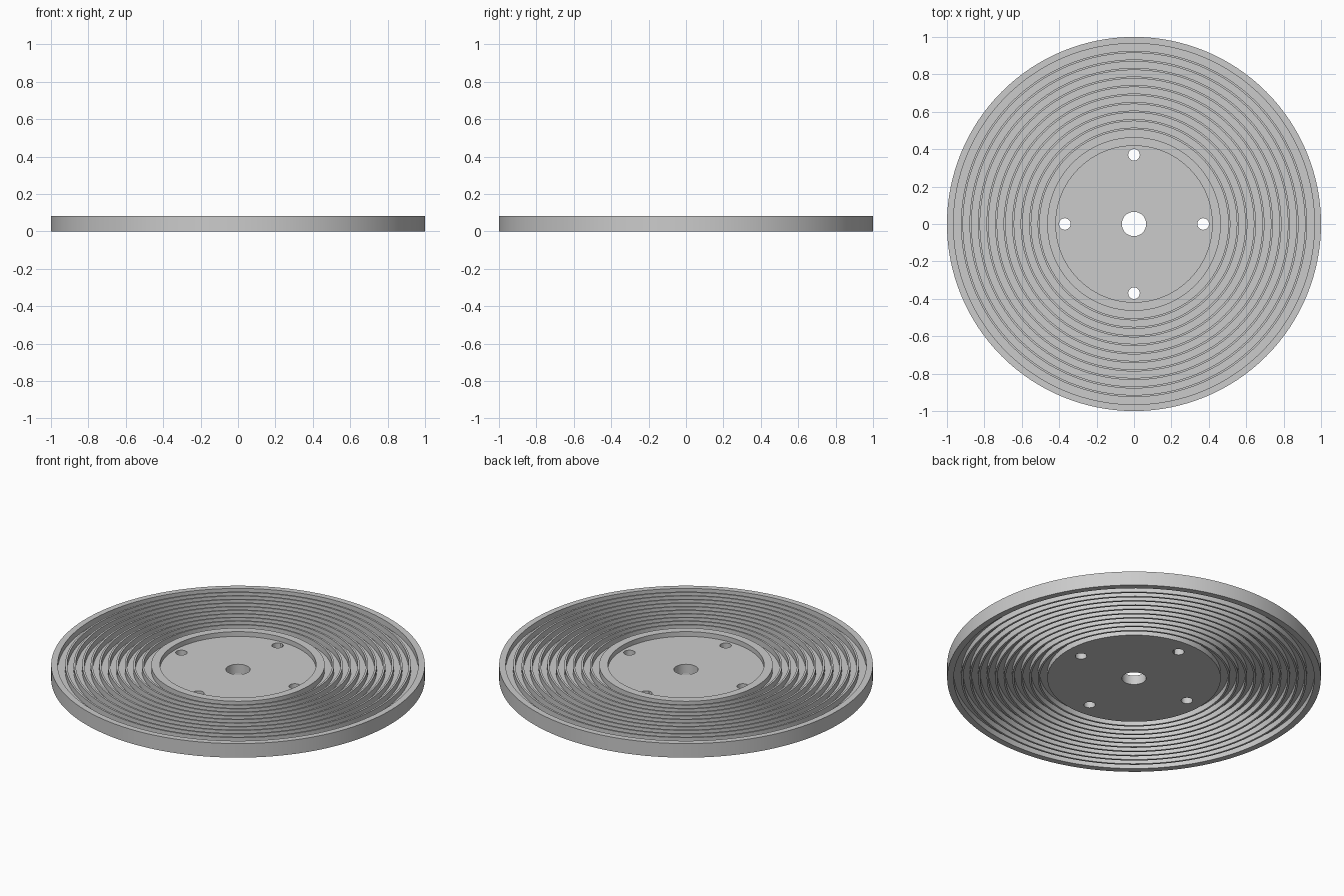
import bpy, bmesh, math

if "Cube" in bpy.data.objects:
    bpy.data.objects.remove(bpy.data.objects["Cube"])

SEG = 128
H = 0.083              # full height
HUB_TOP = 0.055        # recessed hub face
WEB_LO, WEB_HI = 0.034, 0.049
R_HUB, R_LIP, R_RIM = 0.418, 0.464, 0.965
N_FINS, FIN_T = 10, 0.011


def lathe(name, profile):
    """Revolve a closed (r, z) profile around z."""
    bm = bmesh.new()
    rings = [[bm.verts.new((r * math.cos(2 * math.pi * i / SEG),
                            r * math.sin(2 * math.pi * i / SEG), z))
              for i in range(SEG)] for r, z in profile]
    for a, b in zip(rings, rings[1:] + rings[:1]):
        for i in range(SEG):
            j = (i + 1) % SEG
            bm.faces.new((a[i], a[j], b[j], b[i]))
    bmesh.ops.recalc_face_normals(bm, faces=bm.faces)
    me = bpy.data.meshes.new(name)
    bm.to_mesh(me)
    bm.free()
    ob = bpy.data.objects.new(name, me)
    bpy.context.collection.objects.link(ob)
    return ob


# One-piece section: hub, raised lip, finned web, outer rim
pitch = (R_RIM - R_LIP) / (N_FINS + 1)
fins = [R_LIP + pitch * (k + 1) for k in range(N_FINS)]


def finned(z_web, z_tip):
    pts = [(R_LIP, z_tip), (R_LIP, z_web)]
    for r in fins:
        a, b = r - FIN_T / 2, r + FIN_T / 2
        pts += [(a, z_web), (a, z_tip), (b, z_tip), (b, z_web)]
    return pts + [(R_RIM, z_web), (R_RIM, z_tip)]


profile = [(0.065, 0), (0.065, HUB_TOP), (R_HUB, HUB_TOP), (R_HUB, H)]
profile += finned(WEB_HI, H)
profile += [(1, H), (1, 0)]
profile += reversed(finned(WEB_LO, 0))
disc = lathe("finned_disc", profile)

# Four bolt holes through the hub
for k in range(4):
    a = k * math.pi / 2
    bpy.ops.mesh.primitive_cylinder_add(
        vertices=32, radius=0.031, depth=0.4,
        location=(0.37 * math.cos(a), 0.37 * math.sin(a), 0))
    cutter = bpy.context.object
    cutter.name = f"bolt_hole_cutter_{k + 1}"
    cutter.hide_render = True
    cutter.hide_set(True)
    mod = disc.modifiers.new(f"bolt_hole_{k + 1}", 'BOOLEAN')
    mod.operation = 'DIFFERENCE'
    mod.solver = 'EXACT'
    mod.object = cutter

# Smooth round walls, crisp edges
bpy.ops.object.select_all(action='DESELECT')
disc.select_set(True)
bpy.context.view_layer.objects.active = disc
bpy.ops.object.shade_smooth_by_angle(angle=math.radians(30))
